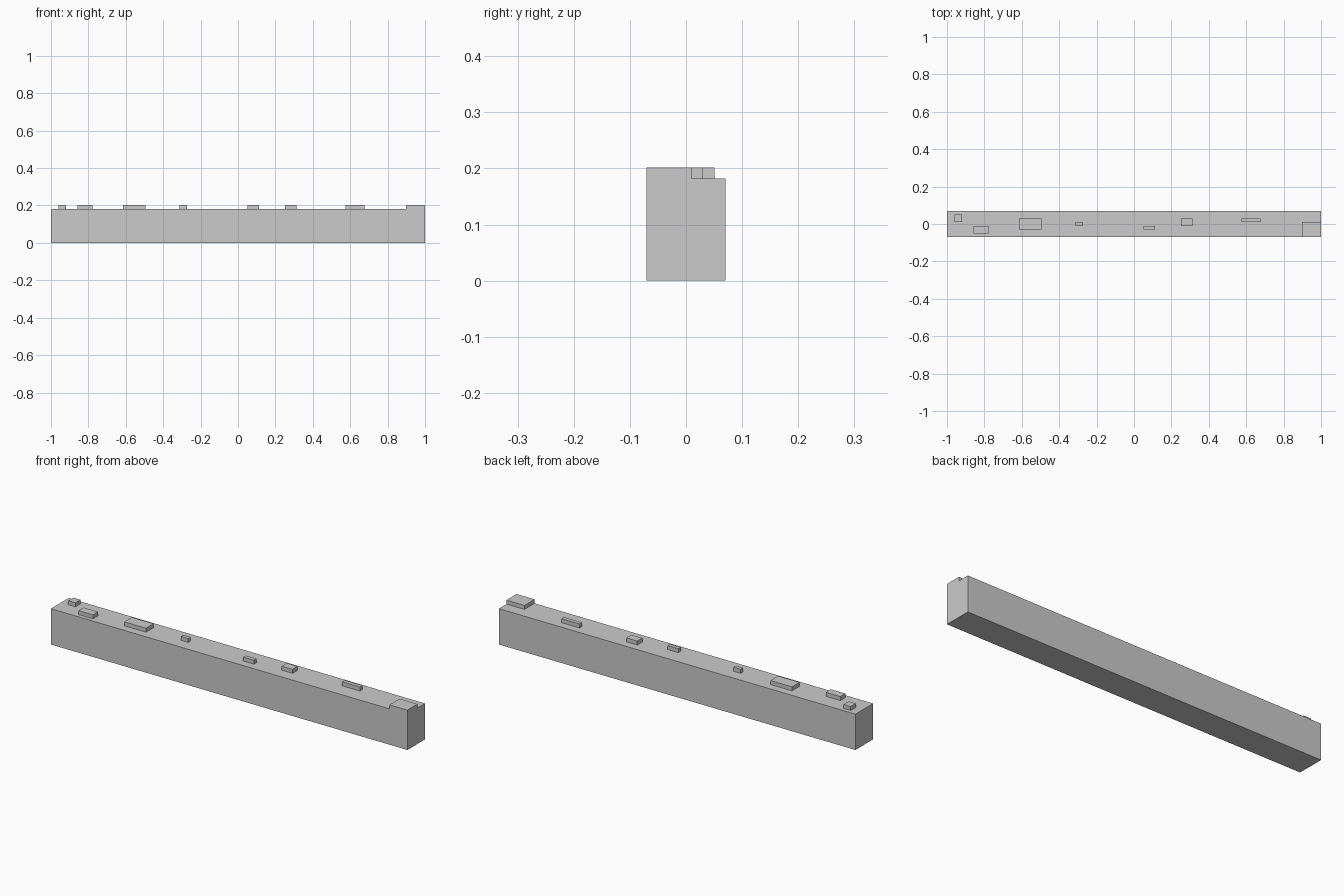
import bpy, bmesh
from mathutils import Vector

if "Cube" in bpy.data.objects:
    bpy.data.objects.remove(bpy.data.objects["Cube"])

U = 2 / 99          # the model sits on a regular unit grid, 99 x 7 x 10
TOP = 9             # height of the main beam in grid units


def grid(x, y, z):
    """Grid cell corner to world position, centred on x and y."""
    return Vector((x * U - 1, (y - 3.5) * U, z * U))


def box_mesh(lo, hi):
    bm = bmesh.new()
    a, b = grid(*lo), grid(*hi)
    bmesh.ops.create_cube(bm, size=1)
    for v in bm.verts:
        v.co = Vector((b[i] if v.co[i] > 0 else a[i]) for i in range(3))
    return bm


def add_object(name, bm):
    bmesh.ops.recalc_face_normals(bm, faces=bm.faces[:])
    mesh = bpy.data.meshes.new(name)
    bm.to_mesh(mesh)
    bm.free()
    obj = bpy.data.objects.new(name, mesh)
    bpy.context.collection.objects.link(obj)
    return obj


# Main beam, with its right front corner raised by one unit
bm = box_mesh((0, 0, 0), (99, 7, TOP))
corner = grid(94, 4, TOP)
for normal in ((1, 0, 0), (0, 1, 0)):
    bmesh.ops.bisect_plane(bm, geom=bm.verts[:] + bm.edges[:] + bm.faces[:],
                           plane_co=corner, plane_no=normal)
patch = [f for f in bm.faces if f.normal.z > 0.9
         and f.calc_center_median().x > corner.x
         and f.calc_center_median().y < corner.y]
raised = bmesh.ops.extrude_face_region(bm, geom=patch)["geom"]
bmesh.ops.translate(bm, vec=(0, 0, U),
                    verts=[g for g in raised if isinstance(g, bmesh.types.BMVert)])
bmesh.ops.delete(bm, geom=[f for f in patch if f.is_valid], context='FACES_ONLY')
bmesh.ops.dissolve_limit(bm, angle_limit=0.01, verts=bm.verts[:], edges=bm.edges[:])
add_object("beam", bm)

# Low raised pads along the top: x start, x end, y start, y end
pads = [(2, 4, 4, 6), (7, 11, 1, 3), (19, 25, 2, 5), (34, 36, 3, 4),
        (52, 55, 2, 3), (62, 65, 3, 5), (78, 83, 4, 5)]
for i, (x0, x1, y0, y1) in enumerate(pads, 1):
    add_object(f"raised_pad_{i}", box_mesh((x0, y0, TOP), (x1, y1, TOP + 1)))
